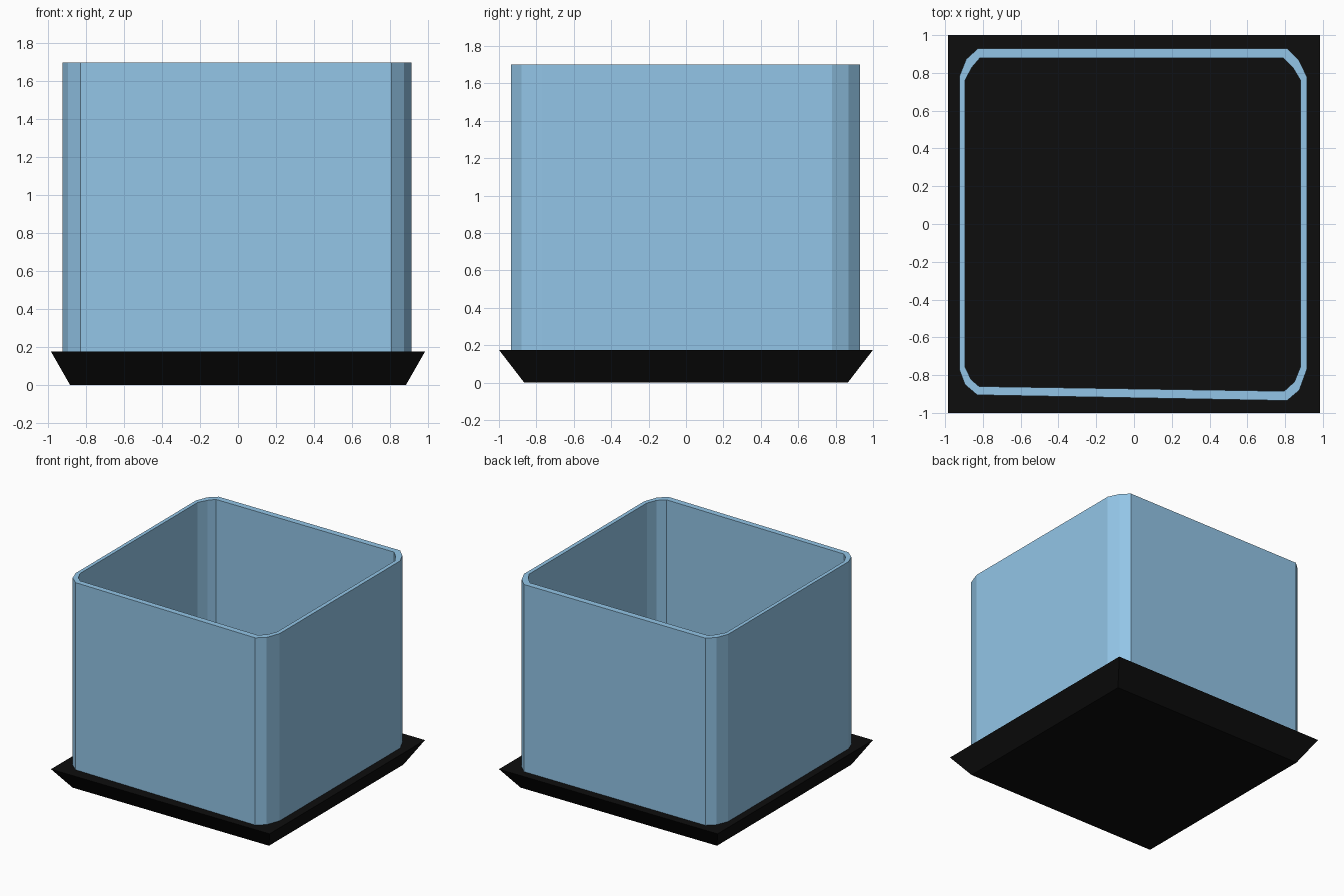
import bpy

if "Cube" in bpy.data.objects:
    bpy.data.objects.remove(bpy.data.objects["Cube"])


def material(name, rgb):
    mat = bpy.data.materials.new(name)
    mat.diffuse_color = (*rgb, 1)
    mat.use_nodes = True
    mat.node_tree.nodes["Principled BSDF"].inputs["Base Color"].default_value = mat.diffuse_color
    return mat


def loft(name, loops, mat, closed=False):
    """Skin equal-length loops; cap the ends, or join last to first."""
    n = len(loops[0])
    verts = [p for loop in loops for p in loop]
    faces = []
    for k in range(len(loops) if closed else len(loops) - 1):
        a, b = k * n, (k + 1) % len(loops) * n
        faces += [(a + i, a + (i + 1) % n, b + (i + 1) % n, b + i) for i in range(n)]
    if not closed:
        faces += [tuple(reversed(range(n))), tuple(range(len(verts) - n, len(verts)))]
    mesh = bpy.data.meshes.new(name)
    mesh.from_pydata(verts, [], faces)
    mesh.materials.append(mat)
    obj = bpy.data.objects.new(name, mesh)
    bpy.context.collection.objects.link(obj)
    return obj


def at(profile, z):
    return [(x, y, z) for x, y in profile]


def rect(x, y):
    return [(-x, -y), (x, -y), (x, y), (-x, y)]


BASE_TOP, RIM = 0.175, 1.70

# Flared base tray
loft("base_tray", [at(rect(0.885, 0.865), 0), at(rect(0.985, 1.0), BASE_TOP)],
     material("black", (0.004, 0.004, 0.004)))

# Thin open-topped wall, slightly uneven, with faceted corners (counter-clockwise)
outer = [(-0.83, -0.905), (0.81, -0.935), (0.875, -0.88), (0.915, -0.77),
         (0.915, 0.78), (0.873, 0.868), (0.81, 0.93),
         (-0.825, 0.93), (-0.888, 0.873), (-0.925, 0.78),
         (-0.925, -0.77), (-0.895, -0.85)]
inner = [(-0.82, -0.86), (0.795, -0.885), (0.85, -0.835), (0.882, -0.755),
         (0.882, 0.76), (0.843, 0.825), (0.79, 0.88),
         (-0.815, 0.88), (-0.858, 0.83), (-0.895, 0.76),
         (-0.895, -0.755), (-0.863, -0.823)]
loft("glass_wall", [at(outer, BASE_TOP), at(outer, RIM), at(inner, RIM), at(inner, BASE_TOP)],
     material("pale_blue", (0.29, 0.56, 0.80)), closed=True)
